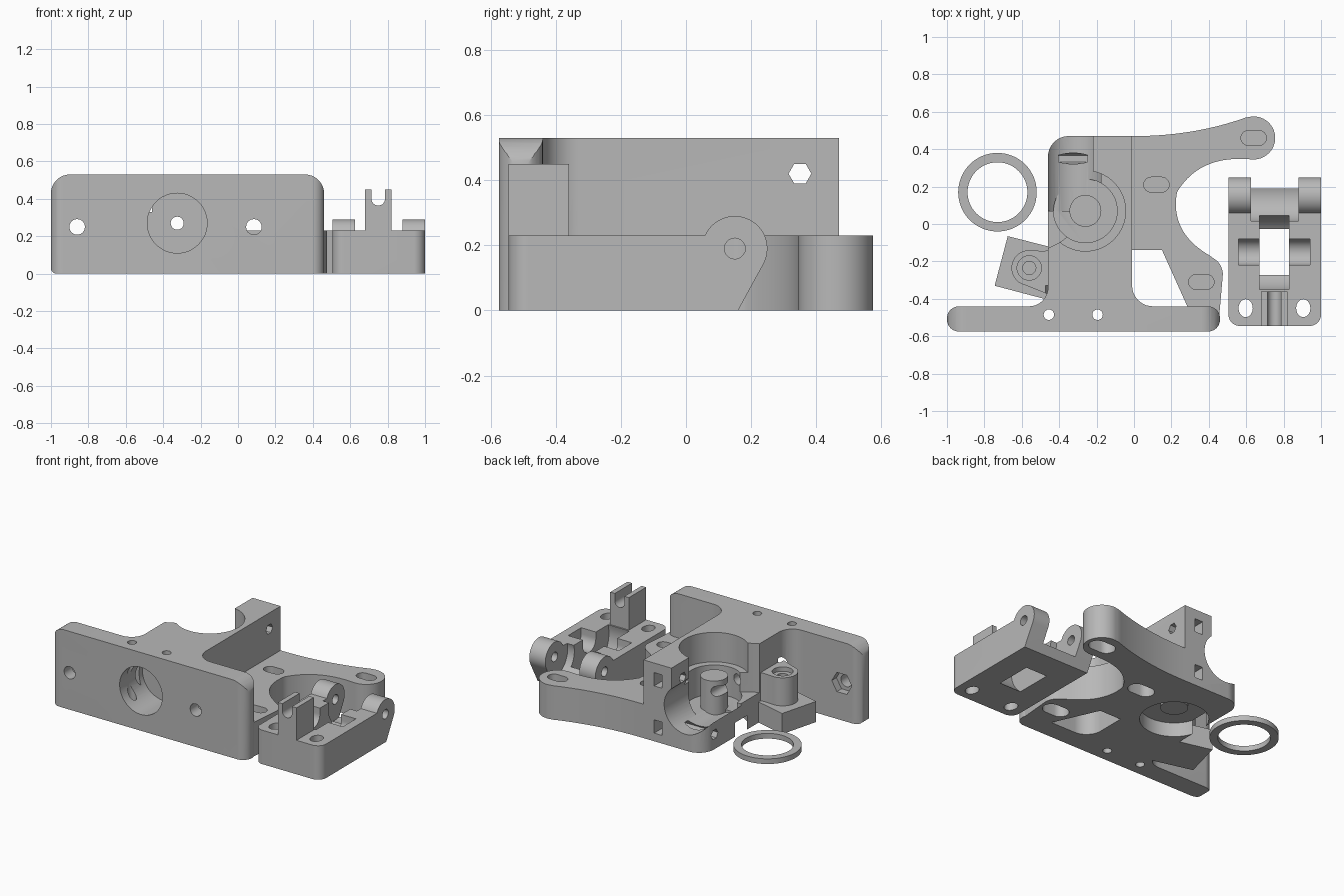
import bpy, bmesh, math
from mathutils import Vector

cube = bpy.data.objects.get("Cube")
if cube:
    bpy.data.objects.remove(cube, do_unlink=True)

grey = bpy.data.materials.new("plain_grey")
grey.use_nodes = True
grey.diffuse_color = (0.48, 0.48, 0.48, 1)
grey.node_tree.nodes["Principled BSDF"].inputs["Base Color"].default_value = (0.48, 0.48, 0.48, 1)


def arc(cx, cy, r, a0=0, a1=360, n=40):
    """Points on an arc; a full turn leaves out the repeated end."""
    last = n if a1 - a0 == 360 else n + 1
    steps = [math.radians(a0 + (a1 - a0) * i / n) for i in range(last)]
    return [(cx + r * math.cos(t), cy + r * math.sin(t)) for t in steps]


def bow(p, q, mid, n=20):
    """Quadratic curve from p to q that passes through mid."""
    p, q, m = Vector(p), Vector(q), Vector(mid)
    c = 2 * m - (p + q) / 2
    return [tuple(p * (1 - t) ** 2 + c * 2 * t * (1 - t) + q * t * t)
            for t in (i / n for i in range(n + 1))]


def rounded(corners, n=8):
    """Polygon of (x, y, radius) corners, each filleted when radius > 0."""
    out = []
    for i, (x, y, r) in enumerate(corners):
        p = Vector((x, y))
        if not r:
            out.append((x, y))
            continue
        a = (Vector(corners[i - 1][:2]) - p).normalized()
        b = (Vector(corners[(i + 1) % len(corners)][:2]) - p).normalized()
        half = a.angle(b) / 2
        c = p + (a + b).normalized() * r / math.sin(half)
        s, e = p + a * r / math.tan(half) - c, p + b * r / math.tan(half) - c
        for k in range(n + 1):
            out.append(tuple(c + s.lerp(e, k / n).normalized() * r))
    return out


def rect(x0, x1, y0, y1, r=0):
    return rounded([(x0, y0, r), (x1, y0, r), (x1, y1, r), (x0, y1, r)])


def slot(x, y, half, r):
    return arc(x + half - r, y, r, -90, 90, 12) + arc(x - half + r, y, r, 90, 270, 12)


def prism(name, pts, lo, hi, axis="z"):
    place = {"z": lambda a, b, c: (a, b, c), "y": lambda a, b, c: (a, c, b),
             "x": lambda a, b, c: (c, a, b)}[axis]
    bm = bmesh.new()
    low, high = ([bm.verts.new(place(a, b, c)) for a, b in pts] for c in (lo, hi))
    bm.faces.new(low)
    bm.faces.new(high)
    for i in range(len(pts)):
        bm.faces.new((low[i - 1], low[i], high[i], high[i - 1]))
    bmesh.ops.recalc_face_normals(bm, faces=bm.faces)
    mesh = bpy.data.meshes.new(name)
    bm.to_mesh(mesh)
    bm.free()
    mesh.materials.append(grey)
    ob = bpy.data.objects.new(name, mesh)
    bpy.context.collection.objects.link(ob)
    return ob


def combine(ob, mode, *others):
    for other in others:
        mod = ob.modifiers.new("join", "BOOLEAN")
        mod.operation, mod.solver, mod.object = mode, "EXACT", other
        bpy.context.view_layer.update()
        mesh = bpy.data.meshes.new_from_object(ob.evaluated_get(bpy.context.evaluated_depsgraph_get()))
        ob.modifiers.clear()
        ob.data = mesh
        bpy.data.objects.remove(other, do_unlink=True)


def cut(ob, pts, lo, hi, axis="z"):
    combine(ob, "DIFFERENCE", prism("cutter", pts, lo, hi, axis))


# Upright front plate: rounded in plan and in elevation
body = prism("extruder_body", rect(-1, 0.46, -0.575, -0.44, 0.064), 0, 0.53)
combine(body, "INTERSECT", prism("plate_outline", rounded(
    [(-1, 0, 0.03), (0.46, 0, 0), (0.46, 0.53, 0.1), (-1, 0.53, 0.1)]), -0.7, -0.3, "y"))

# Central block, filleted into the plate
block = prism("block", rounded([
    (-0.6, -0.5, 0), (0.15, -0.5, 0), (0.15, -0.44, 0), (-0.01, -0.44, 0.11),
    (-0.01, 0.47, 0), (-0.46, 0.47, 0.11), (-0.46, -0.44, 0.1), (-0.6, -0.44, 0)]), 0, 0.53)

# Low base with two curved mounting arms
outline = [(-0.1, -0.5), (0.455, -0.5)] + arc(0.375, -0.27, 0.1, 0, 60, 10)
outline += bow((0.425, -0.18), (0.23, 0.17), (0.258, -0.03))[1:]
outline += bow((0.23, 0.17), (0.63, 0.345), (0.39, 0.315))[1:-1]
outline += arc(0.64, 0.46, 0.115, -95, 105, 24)
outline += bow((0.6, 0.57), (0, 0.47), (0.31, 0.495)) + [(-0.1, 0.47)]
base = prism("base", outline, 0, 0.23)
combine(body, "UNION", block, base)

# Open left side of the block, stepped bore, rear cradle and lower bore
cut(body, [(-0.7, -0.14), (-0.46, -0.13), (-0.4, -0.1), (-0.33, -0.05),
           (-0.22, 0.07), (-0.22, 0.7), (-0.7, 0.7)], 0.2, 0.6)
cut(body, arc(-0.26, 0.07, 0.215, n=64), 0.33, 0.6)
cut(body, arc(-0.26, 0.07, 0.17, n=64), 0.13, 0.6)
cut(body, arc(-0.325, 0.27, 0.16, n=48), 0.07, 0.6, "y")
cut(body, arc(-0.26, 0.07, 0.21, n=64), -0.1, 0.095)

# Side boss on its tilted foot, and the pillar inside the bore
foot = [(-0.675, -0.065), (-0.745, -0.33), (-0.48, -0.4), (-0.4, -0.35), (-0.4, -0.135)]
web = [(-0.56, -0.14), (-0.6, -0.32), (-0.4, -0.4), (-0.4, -0.12), (-0.48, -0.145)]
combine(body, "UNION", prism("foot", foot, 0, 0.14),
        prism("web", web, 0.1, 0.33),
        prism("boss", arc(-0.56, -0.235, 0.095), 0.1, 0.33),
        prism("pillar", arc(-0.26, 0.07, 0.085), 0.08, 0.34))
cut(body, arc(-0.56, -0.235, 0.065), 0.3, 0.5)
cut(body, arc(-0.56, -0.235, 0.035), 0.2, 0.5)

# Triangular window and blind mounting slots on both faces
cut(body, rounded([(-0.01, -0.14, 0), (0.15, -0.14, 0), (0.285, -0.44, 0),
                   (-0.01, -0.44, 0.11)]), -0.1, 0.4)
for x, y in ((0.12, 0.21), (0.64, 0.46), (0.36, -0.31)):
    cut(body, slot(x, y, 0.068, 0.04), 0.1, 0.4)
    cut(body, slot(x, y, 0.09, 0.055), -0.1, 0.09)

# Front recess, screw holes with nut pockets, and vertical pin holes
cut(body, arc(-0.325, 0.27, 0.16, n=48), -0.7, -0.33, "y")
cut(body, arc(-0.325, 0.27, 0.035, n=20), -0.7, 0.7, "y")
for x in (-0.86, 0.085):
    cut(body, arc(x, 0.25, 0.042, n=16), -0.7, -0.4, "y")
    cut(body, arc(x, 0.25, 0.075, n=6), -0.49, -0.43, "y")
for x in (-0.455, -0.195):
    cut(body, arc(x, -0.485, 0.028, n=20), -0.1, 0.6)

# Cross holes and square nut slots at the rear
for z in (0.1, 0.42):
    cut(body, arc(0.35, z, 0.035, n=6), -0.6, 0.1 if z > 0.2 else -0.1, "x")
    cut(body, rect(-0.15, -0.09, z - 0.045, z + 0.045), 0.3, 0.6, "y")

# Idler: side profile with round hinge end, corners rounded in plan
profile = [(-0.545, 0), (0.16, 0)] + arc(0.15, 0.19, 0.1, -30, 156, 28) + [(-0.545, 0.23)]
idler = prism("idler_arm", profile, 0.505, 1, "x")
combine(idler, "INTERSECT", prism("idler_outline", rounded([
    (0.505, -0.545, 0.06), (1, -0.545, 0.06), (1, 0.4, 0), (0.505, 0.4, 0)]), -0.1, 0.5))
combine(idler, "UNION", prism("tower", rect(0.68, 0.82, -0.545, -0.36), 0.1, 0.45))

# Hinge gap, bearing pocket, axle seat, pin and screw holes
cut(idler, arc(0.15, 0.19, 0.14, n=48), 0.625, 0.88, "x")
cut(idler, arc(-0.15, 0.17, 0.21, n=64), 0.67, 0.83, "x")
cut(idler, arc(-0.15, 0.19, 0.07, 180, 360, 24) + [(-0.08, 0.4), (-0.22, 0.4)], 0.56, 0.94, "x")
cut(idler, arc(0.15, 0.19, 0.032, n=20), 0.4, 1.1, "x")
cut(idler, arc(0.75, 0.4, 0.036, 180, 360, 16) + [(0.786, 0.6), (0.714, 0.6)], -0.7, -0.3, "y")
for x in (0.597, 0.905):
    cut(idler, [(x + 0.038 * a, -0.45 + 0.048 * b) for a, b in arc(0, 0, 1, n=28)], -0.1, 0.4)

# Loose spacer ring
ring = prism("spacer_ring", arc(-0.73, 0.17, 0.21, n=64), 0, 0.035)
cut(ring, arc(-0.73, 0.17, 0.16, n=64), -0.1, 0.1)

# Smooth curved walls, keep edges sharp
for ob in bpy.context.view_layer.objects:
    ob.select_set(ob in (body, idler, ring))
bpy.context.view_layer.objects.active = body
bpy.ops.object.shade_smooth_by_angle(angle=math.radians(28))
